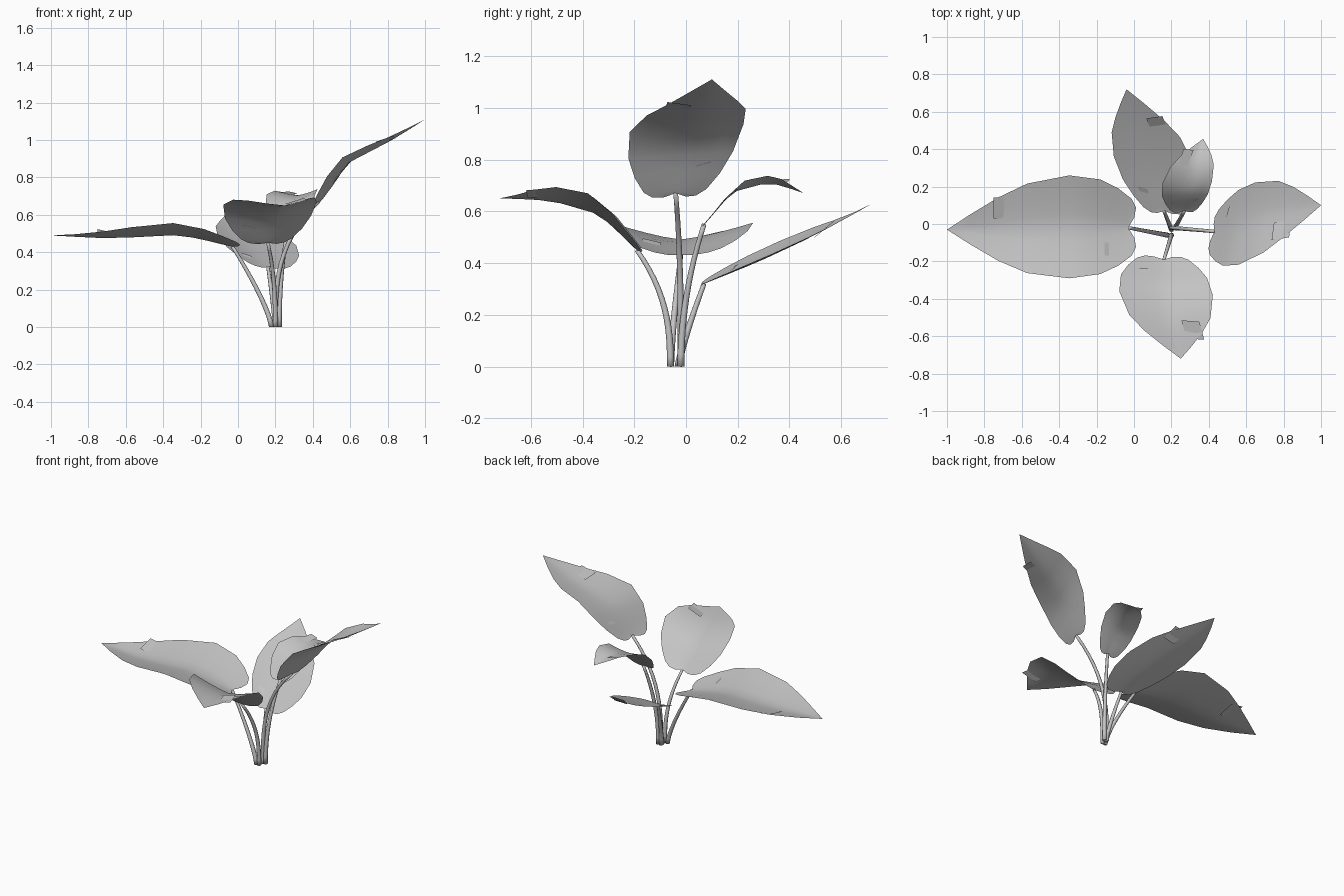
import bpy, bmesh, math
from mathutils import Vector, Matrix

if "Cube" in bpy.data.objects:
    bpy.data.objects.remove(bpy.data.objects["Cube"])

GREY = bpy.data.materials.new("light grey")
GREY.diffuse_color = (0.55, 0.55, 0.55, 1)
GREY.use_nodes = True
GREY.node_tree.nodes["Principled BSDF"].inputs["Base Color"].default_value = GREY.diffuse_color

# Half outline of every leaf, notch to tip: (place along the leaf, half width)
OUTLINE = [(0, 0), (-.035, .2), (-.045, .38), (-.02, .55), (.06, .75), (.17, .92),
           (.35, 1), (.57, .87), (.72, .62), (.87, .3), (1, 0)]
WIDEST = 6
COLS = 4


def along(points, s):
    """Smooth curve through the points, extended straight past the ends."""
    p = [Vector(q) for q in points]
    p = [2 * p[0] - p[1]] + p + [2 * p[-1] - p[-2]]
    n = len(points) - 1
    i = min(max(int(s * n), 0), n - 1)
    t = s * n - i
    a, b, c, d = p[i:i + 4]
    return 0.5 * (2 * b + (c - a) * t + (2 * a - 5 * b + 4 * c - d) * t * t
                  + (3 * b - a - 3 * c + d) * t ** 3)


def leaf_point(mid, sides, s, lat):
    """Point on a leaf; lat runs from -1 (first edge) to 1 (second edge)."""
    side = Vector(sides[0 if lat < 0 else 1])
    k = abs(lat)
    return along(mid, s) + Vector((side.x * k, side.y * k, side.z * k ** 1.3))


def finish(bm, name, smooth, face_up):
    bmesh.ops.remove_doubles(bm, verts=bm.verts, dist=1e-5)
    bmesh.ops.recalc_face_normals(bm, faces=bm.faces)
    bm.normal_update()
    if face_up and sum(f.normal.z * f.calc_area() for f in bm.faces) < 0:
        bmesh.ops.reverse_faces(bm, faces=bm.faces)
    me = bpy.data.meshes.new(name)
    bm.to_mesh(me)
    bm.free()
    me.materials.append(GREY)
    for poly in me.polygons:
        poly.use_smooth = smooth
    bpy.context.collection.objects.link(bpy.data.objects.new(name, me))


def build_blade(name, mid, sides):
    bm = bmesh.new()
    rows = []
    for i, (e, w) in enumerate(OUTLINE):
        m = e if i >= WIDEST else OUTLINE[WIDEST][0] * (i / WIDEST) ** 2
        rows.append([bm.verts.new(leaf_point(mid, sides, m + (e - m) * abs(j) / COLS, w * j / COLS))
                     for j in range(-COLS, COLS + 1)])
    last = len(rows) - 2
    for i in range(last + 1):
        a, b = rows[i], rows[i + 1]
        for j in range(2 * COLS):
            if i == 0:        # fan at the notch
                bm.faces.new((a[j], b[j], b[j + 1]))
            elif i == last:   # fan at the tip
                bm.faces.new((a[j], b[j], a[j + 1]))
            else:
                bm.faces.new((a[j], b[j], b[j + 1], a[j + 1]))
    finish(bm, name, True, True)


def build_patch(name, mid, sides, s, lat, length, width):
    """Small flat plate set slightly tilted into the blade."""
    c = leaf_point(mid, sides, s, lat)
    t = (leaf_point(mid, sides, s + .02, lat) - c).normalized()
    d = (leaf_point(mid, sides, s, lat + .02) - c).normalized()
    t = Matrix.Rotation(math.radians(12), 3, d) @ t
    c.z += .003
    bm = bmesh.new()
    bm.faces.new([bm.verts.new(c + t * length * a + d * width * b)
                  for a, b in ((-.5, -.5), (.5, -.5), (.5, .5), (-.5, .5))])
    finish(bm, name, False, True)


def build_stem(name, base, end, bend, steps=12, sides=8):
    """Tapered tube that starts upright and leans out to the leaf."""
    base = Vector((base[0], base[1], 0))
    span = Vector(end) - base

    def path(t):
        k = max(t, 0) ** bend
        return base + Vector((span.x * k, span.y * k, span.z * t))

    bm = bmesh.new()
    rings = []
    for i in range(steps + 1):
        s = i / steps
        t = (path(s + .01) - path(s - .01)).normalized()
        u = t.cross(Vector((0, 1, 0))).normalized()
        v = t.cross(u)
        r = .014 - .005 * s
        rings.append([bm.verts.new(path(s) + r * (u * math.cos(k * math.tau / sides)
                                                  + v * math.sin(k * math.tau / sides)))
                      for k in range(sides)])
    for a, b in zip(rings, rings[1:]):
        for k in range(sides):
            q = (k + 1) % sides
            bm.faces.new((a[k], a[q], b[q], b[k]))
    bm.faces.new(rings[0][::-1])
    bm.faces.new(rings[-1])
    finish(bm, name, True, False)


def grow(name, mid, sides, base, bend, sign):
    """One leaf with its two patches and its stem."""
    build_blade(name + "_leaf", mid, sides)
    wide = Vector(sides[1]).length
    build_patch(name + "_tip_patch", mid, sides, .7, .42 * sign, .1, .4 * wide)
    build_patch(name + "_base_patch", mid, sides, .13, -.42 * sign, .03, .25 * wide)
    build_stem(name + "_stem", base, mid[0], bend)


# Each leaf: midrib path, reach to both edges, foot of the stem, bend, patch side
grow("left", [(-.03, -.02, .43), (-.33, -.02, .49), (-.67, -.03, .475), (-1, -.03, .49)],
     [(0, -.27, .065), (0, .28, .065)], (.18, -.06), 1.3, 1)
grow("right", [(.43, -.04, .67), (.58, 0, .87), (.78, .055, .975), (1, .1, 1.11)],
     [(-.03, -.22, .03), (.06, .22, .06)], (.2, -.02), 3, -1)
grow("front", [(.16, -.19, .45), (.18, -.35, .59), (.21, -.54, .64), (.25, -.72, .65)],
     [(-.26, 0, .06), (.24, -.02, .075)], (.2, -.06), 2.5, 1)
grow("inner_back", [(.27, .07, .55), (.29, .19, .675), (.33, .33, .705), (.37, .455, .67)],
     [(-.14, .02, .03), (.125, .03, .04)], (.22, -.02), 2, -1)
grow("outer_back", [(.16, .07, .32), (.1, .29, .41), (.04, .5, .51), (-.04, .72, .63)],
     [(-.205, .06, .07), (.215, .03, .02)], (.2, -.03), 1.2, 1)
